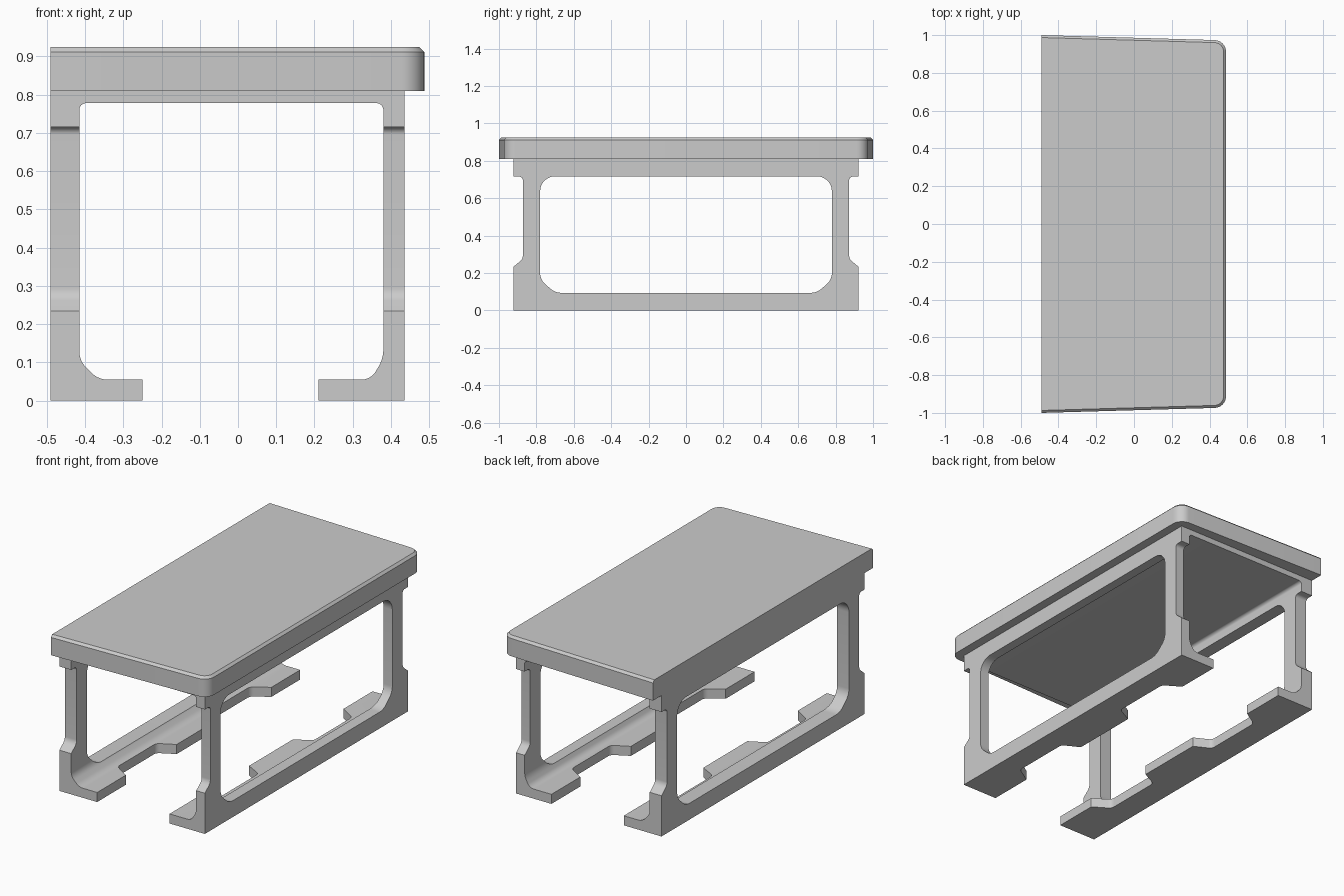
import bpy, bmesh
from mathutils import Vector

if "Cube" in bpy.data.objects:
    bpy.data.objects.remove(bpy.data.objects["Cube"])


def rounded(points, steps=8):
    """Polygon of (u, v, tangent length) corners -> outline with circular fillets."""
    out = []
    n = len(points)
    for i, (u, v, t) in enumerate(points):
        c = Vector((u, v))
        if t == 0:
            out.append(c)
            continue
        d0 = (Vector(points[i - 1][:2]) - c).normalized()
        d1 = (Vector(points[(i + 1) % n][:2]) - c).normalized()
        a, b = c + d0 * t, c + d1 * t
        w = ((1 - d0.dot(d1)) / 2) ** 0.5
        for k in range(steps + 1):
            s = k / steps
            k0, k1, k2 = (1 - s) ** 2, 2 * w * s * (1 - s), s * s
            out.append((a * k0 + c * k1 + b * k2) / (k0 + k1 + k2))
    return out


def loft(name, rings):
    """Closed solid through rings of equal point count."""
    bm = bmesh.new()
    rows = [[bm.verts.new(p) for p in ring] for ring in rings]
    n = len(rows[0])
    for lo, hi in zip(rows, rows[1:]):
        for i in range(n):
            j = (i + 1) % n
            bm.faces.new((lo[i], lo[j], hi[j], hi[i]))
    bm.faces.new(rows[0][::-1])
    bm.faces.new(rows[-1])
    bmesh.ops.recalc_face_normals(bm, faces=bm.faces)
    me = bpy.data.meshes.new(name)
    bm.to_mesh(me)
    bm.free()
    ob = bpy.data.objects.new(name, me)
    bpy.context.collection.objects.link(ob)
    return ob


def prism(name, outline, axis, a, b):
    place = {'x': lambda p, h: (h, p.x, p.y),
             'y': lambda p, h: (p.x, h, p.y),
             'z': lambda p, h: (p.x, p.y, h)}[axis]
    return loft(name, [[place(p, h) for p in outline] for h in (a, b)])


def cut(target, cutter):
    mod = target.modifiers.new("cut", 'BOOLEAN')
    mod.operation = 'DIFFERENCE'
    mod.solver = 'EXACT'
    mod.object = cutter
    bpy.context.view_layer.objects.active = target
    bpy.ops.object.modifier_apply(modifier=mod.name)
    bpy.data.objects.remove(cutter)


def smooth(ob):
    bpy.ops.object.select_all(action='DESELECT')
    ob.select_set(True)
    bpy.context.view_layer.objects.active = ob
    bpy.ops.object.shade_smooth_by_angle(angle=0.45)


# Table top: tapered slab, rounded right corners, chamfer on all but the left edge
def slab_ring(d, z):
    r = 0.06 - d
    pts = [(-0.49, -1 + d, 0), (0.487 - d, -0.972 + d, r),
           (0.487 - d, 0.972 - d, r), (-0.49, 1 - d, 0)]
    return [(p.x, p.y, z) for p in rounded(pts)]


top = loft("table_top", [slab_ring(0, 0.81), slab_ring(0, 0.912), slab_ring(0.013, 0.925)])
smooth(top)

# Frame: front profile with two inward feet, run along the full depth
frame = prism("leg_frame", rounded([
    (-0.49, 0, 0), (-0.25, 0, 0), (-0.25, 0.055, 0),
    (-0.365, 0.055, 0.025), (-0.415, 0.105, 0.025),
    (-0.415, 0.778, 0.018), (0.38, 0.778, 0.018),
    (0.38, 0.11, 0.025), (0.347, 0.055, 0.025),
    (0.21, 0.055, 0), (0.21, 0, 0), (0.435, 0, 0),
    (0.435, 0.81, 0), (-0.49, 0.81, 0)]), 'y', -0.922, 0.922)

# Large side windows
cut(frame, prism("window_cutter", rounded([
    (-0.78, 0.165, 0.035), (-0.70, 0.094, 0.035), (0.70, 0.094, 0.035),
    (0.78, 0.165, 0.035), (0.78, 0.717, 0.08), (-0.78, 0.717, 0.08)]), 'x', -1, 1))

for s in (-1, 1):
    # Waisted outer edge of the legs
    cut(frame, prism("waist_cutter", rounded([
        (s * 1.1, 0.234, 0), (s * 0.922, 0.234, 0), (s * 0.872, 0.275, 0.02),
        (s * 0.872, 0.715, 0.02), (s * 1.1, 0.715, 0)]), 'x', -1, 1))
    # Notches between the foot tabs
    for inner, tip in ((-0.345, -0.25), (0.305, 0.21)):
        past = tip + (0.1 if tip < 0 else -0.1)
        cut(frame, prism("foot_cutter", rounded([
            (past, s * 0.20, 0), (tip, s * 0.20, 0), (inner, s * 0.25, 0.02),
            (inner, s * 0.60, 0.02), (tip, s * 0.66, 0), (past, s * 0.66, 0)]),
            'z', -0.1, 0.2))
smooth(frame)
